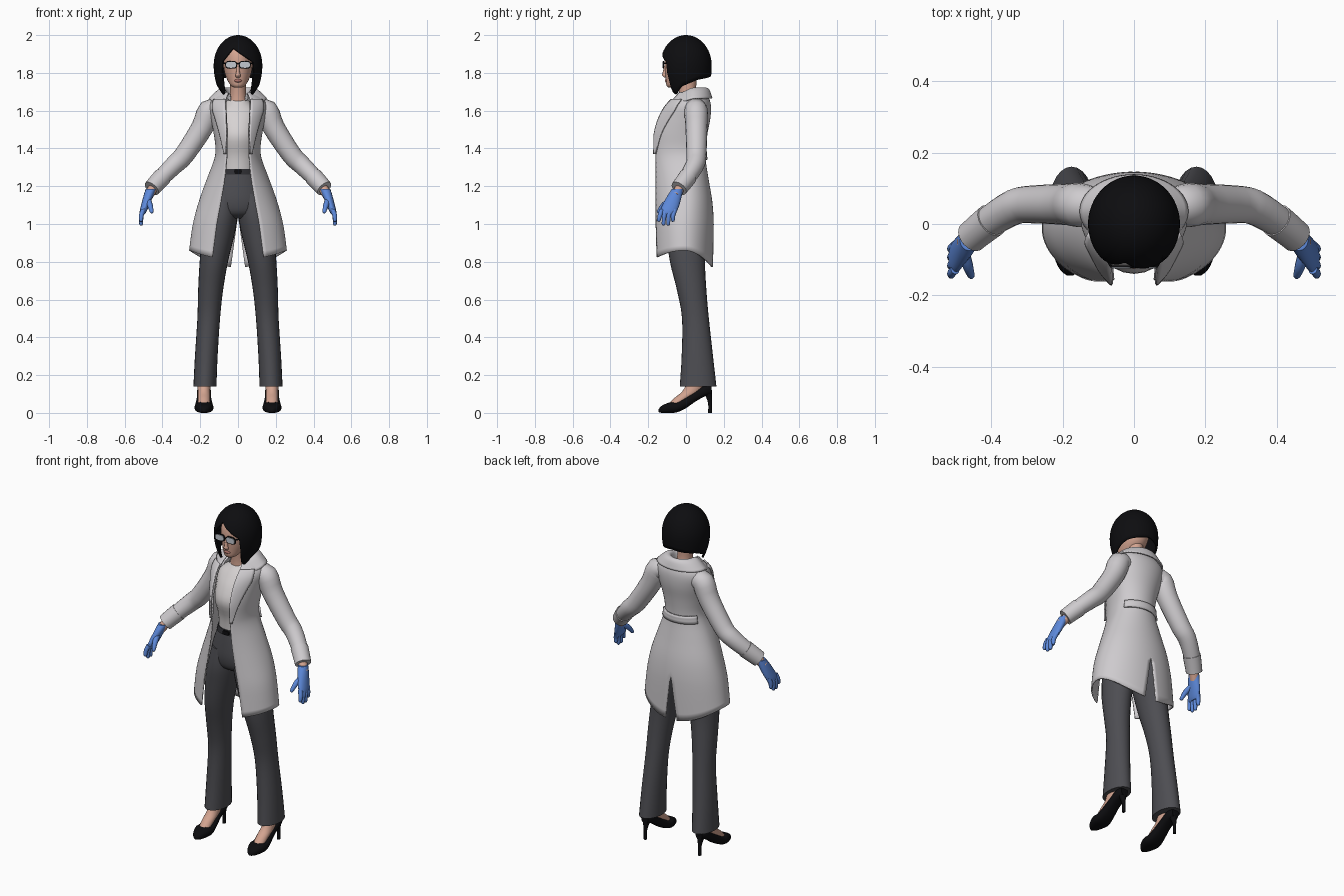
import bpy, bmesh
from math import sin, cos, asin, pi, radians, sqrt
from mathutils import Vector

cube = bpy.data.objects.get("Cube")
if cube:
    bpy.data.objects.remove(cube)


def material(name, r, g, b):
    m = bpy.data.materials.new(name)
    m.use_nodes = True
    m.diffuse_color = (r, g, b, 1)
    bsdf = next(n for n in m.node_tree.nodes if n.type == 'BSDF_PRINCIPLED')
    bsdf.inputs["Base Color"].default_value = (r, g, b, 1)
    return m


COAT = material("coat white", .62, .60, .62)
SHIRT = material("shirt white", .68, .65, .65)
GREY = material("trouser grey", .075, .075, .085)
BELT = material("belt dark grey", .03, .03, .035)
BLACK = material("black", .004, .004, .005)
SKIN = material("skin", .65, .37, .28)
LIPS = material("lips", .45, .18, .15)
BLUE = material("glove blue", .11, .25, .70)
LENS = material("lens grey", .55, .58, .63)


def spline(rows, k=4):
    """Smoothly resample a list of equal-length tuples."""
    out = []
    for i in range(len(rows) - 1):
        p = [rows[max(0, min(len(rows) - 1, i + d))] for d in (-1, 0, 1, 2)]
        for s in range(k):
            t = s / k
            out.append(tuple(b + .5 * t * (c - a + t * (2*a - 5*b + 4*c - d + t * (3*(b - c) + d - a)))
                             for a, b, c, d in zip(*p)))
    return out + [tuple(rows[-1])]


def build(name, rows, mat, closed=True, caps=True, mirror=False, thick=0):
    """Skin a grid of points; optionally mirror in x and thicken."""
    bm = bmesh.new()
    vs = [[bm.verts.new(p) for p in r] for r in rows]
    n = len(vs[0])
    for a, b in zip(vs, vs[1:]):
        for i in range(n if closed else n - 1):
            j = (i + 1) % n
            bm.faces.new((a[i], a[j], b[j], b[i]))
    if closed and caps:
        bm.faces.new(vs[0])
        bm.faces.new(vs[-1])
    bmesh.ops.remove_doubles(bm, verts=bm.verts, dist=1e-5)
    bmesh.ops.recalc_face_normals(bm, faces=bm.faces)
    me = bpy.data.meshes.new(name)
    bm.to_mesh(me)
    bm.free()
    me.materials.append(mat)
    me.polygons.foreach_set("use_smooth", [True] * len(me.polygons))
    me.set_sharp_from_angle(angle=radians(45))
    ob = bpy.data.objects.new(name, me)
    bpy.context.collection.objects.link(ob)
    if mirror:
        ob.modifiers.new("Mirror", 'MIRROR').merge_threshold = .0005
    if thick:
        solid = ob.modifiers.new("Solidify", 'SOLIDIFY')
        solid.thickness, solid.offset = thick, 0
    return ob


def oval(c, u, v, n=24, power=1):
    c, u, v = Vector(c), Vector(u), Vector(v)
    f = lambda a: abs(a) ** power * (1 if a > 0 else -1)
    return [c + u * f(cos(2*pi*i/n)) + v * f(sin(2*pi*i/n)) for i in range(n)]


def stack(name, rows, mat, mirror=False, n=24):
    """Loft of level ovals: (z, x, y, half width, half depth)."""
    build(name, [oval((x, y, z), (a, 0, 0), (0, b, 0), n) for z, x, y, a, b in spline(rows)], mat, mirror=mirror)


def tube(name, path, mat, mirror=True, tip=False, n=14, k=3):
    """Round tube along (x, y, z, radius) points."""
    pts = spline(path, k)
    if tip:
        a, b = Vector(pts[-2][:3]), Vector(pts[-1][:3])
        r = pts[-1][3]
        d = (b - a).normalized()
        pts += [(*(b + d * r * s), r * w) for s, w in ((.5, .8), (.8, .45))]
    rows = []
    for i, p in enumerate(pts):
        d = Vector(pts[min(i + 1, len(pts) - 1)][:3]) - Vector(pts[max(i - 1, 0)][:3])
        u = d.cross(Vector((0, 1, 0))).normalized()
        v = d.cross(u).normalized()
        rows.append(oval(p[:3], u * p[3], v * p[3], n))
    build(name, rows, mat, mirror=mirror)


# Coat surface rows: z, half width, front edge y, back y, middle y, half opening
COAT_ROWS = spline([
    (.86, .255, -.152, .14, -.01, .135), (1.0, .235, -.157, .143, -.01, .112),
    (1.12, .203, -.158, .135, 0, .09), (1.24, .16, -.158, .115, 0, .07),
    (1.34, .123, -.158, .1, 0, .06), (1.40, .115, -.158, .1, 0, .058),
    (1.48, .125, -.155, .11, .01, .058), (1.56, .14, -.132, .125, .03, .06),
    (1.62, .15, -.10, .128, .04, .063), (1.66, .135, -.065, .12, .045, .062),
    (1.695, .085, -.035, .1, .04, .05)])


def coat_point(row, t, off=0):
    z, rx, yf, yb, cy, opening = row
    c = cos(t)
    front = (cy - yf) / sqrt(1 - (opening / rx) ** 2)
    drop = max(0, (1.0 - z) / .14) * (.05 if c > 0 else .09) * c * c
    return ((rx + off) * sin(t), cy - c * ((front if c > 0 else yb - cy) + off), z - drop)


def coat_row(row, n=28):
    slit = max(0, (1.03 - row[0]) / .17 * .038)
    a, b = asin(row[5] / row[1]), pi - asin(slit / row[1])
    return [coat_point(row, a + (b - a) * i / n) for i in range(n + 1)]


build("coat_body", [coat_row(r) for r in COAT_ROWS], COAT, closed=False, mirror=True, thick=.008)

# Lapels and back half belt lie on the coat surface
lapel = []
for r in COAT_ROWS:
    if 1.36 < r[0] < 1.665:
        a = asin(r[5] / r[1])
        w = .08 + .5 * min(1, (r[0] - 1.36) / .24)
        lapel.append([coat_point(r, a - .02 + w * i / 6, .012) for i in range(7)])
build("lapels", lapel, COAT, closed=False, mirror=True, thick=.008)
belt_rows = [r for r in COAT_ROWS if 1.33 < r[0] < 1.39]
build("back_half_belt", [[coat_point(r, pi * (.66 + .34 * i / 10), .009) for i in range(11)] for r in belt_rows],
      COAT, closed=False, mirror=True, thick=.009)

# Folded collar: z, half width, half depth, middle y
collar = []
for z, rx, ry, cy in spline([(1.68, .062, .06, .03), (1.715, .072, .068, .03),
                             (1.71, .1, .085, .035), (1.665, .15, .1, .036)]):
    arc = [radians(38 + 142 * i / 20) for i in range(21)]
    collar.append([(rx * sin(t), cy - ry * cos(t), z - .035 * max(0, cos(t))) for t in arc])
build("collar", collar, COAT, closed=False, mirror=True, thick=.008)

# Sleeves, cuffs and wrists
tube("sleeves", [(.10, .05, 1.60, .05), (.15, .053, 1.60, .062), (.19, .055, 1.51, .058), (.285, .055, 1.365, .053),
                 (.335, .048, 1.315, .05), (.40, .01, 1.25, .045), (.455, -.035, 1.19, .04)], COAT, n=20)
tube("cuffs", [(.40, .01, 1.25, .049), (.43, -.014, 1.218, .047), (.457, -.037, 1.188, .045)], COAT, n=20)
tube("wrists", [(.43, -.015, 1.22, .026), (.475, -.055, 1.15, .026)], SKIN)

# Gloves
stack("glove_palms", [(1.185, .462, -.045, .027, .03), (1.15, .474, -.06, .026, .038), (1.10, .491, -.08, .022, .045),
                      (1.065, .503, -.094, .018, .044), (1.05, .507, -.097, .012, .036)], BLUE, True, 16)
for i, tip_z in enumerate((1.02, 1.0, 1.0, 1.02)):
    y = -.128 + i * .023
    tube("glove_finger_%d" % (i + 1), [(.502, y, 1.075, .013), (.512, y - .01, 1.045, .0125),
                                       (.513, y - .016 + i * .002, tip_z, .010)], BLUE, tip=True, n=10)
tube("glove_thumbs", [(.478, -.075, 1.13, .016), (.466, -.118, 1.10, .015), (.457, -.145, 1.065, .010)],
     BLUE, tip=True, n=10)

# Shirt, belt and trousers
stack("shirt", [(1.27, 0, -.012, .098, .092), (1.36, 0, -.018, .098, .095), (1.46, 0, -.022, .112, .118),
                (1.54, 0, 0, .118, .115), (1.60, 0, .015, .115, .092), (1.64, 0, .02, .07, .066),
                (1.655, 0, .02, .056, .054)], SHIRT)
stack("belt", [(1.262, 0, -.012, .112, .102), (1.292, 0, -.012, .104, .098)], BELT)
build("belt_buckle", [oval((0, y, 1.277), (.02, 0, 0), (0, 0, .012), 16, .4) for y in (-.118, -.105)], BLACK)
stack("trouser_hips", [(1.285, 0, -.012, .10, .094), (1.2, 0, -.008, .135, .105), (1.12, 0, 0, .158, .115),
                       (1.06, 0, 0, .14, .1), (1.03, 0, 0, .07, .06)], GREY)
stack("trouser_legs", [(1.16, .07, 0, .07, .105), (1.05, .085, 0, .083, .113), (.95, .103, .003, .086, .108),
                       (.8, .128, .008, .075, .093), (.65, .145, .03, .066, .078), (.5, .155, .05, .06, .071),
                       (.3, .168, .06, .06, .083), (.14, .175, .064, .061, .097)], GREY, True)

# Feet and heeled shoes: y, bottom z, top z, half width
stack("ankles", [(.045, .18, -.06, .032, .035), (.08, .18, -.015, .033, .045), (.12, .18, .035, .034, .05),
                 (.2, .18, .065, .036, .042)], SKIN, True, 16)
shoe = spline([(-.145, .004, .02, .008), (-.125, 0, .04, .03), (-.08, 0, .057, .048), (-.045, .004, .058, .049),
               (0, .025, .085, .042), (.05, .06, .118, .036), (.1, .088, .145, .036), (.135, .1, .15, .022)])
build("shoes", [oval((.18, y, (a + b) / 2), (w, 0, 0), (0, 0, (b - a) / 2), 20, .75) for y, a, b, w in shoe],
      BLACK, mirror=True)
stack("stiletto_heels", [(0, .18, .127, .009, .01), (.05, .18, .127, .009, .01), (.09, .18, .12, .017, .017),
                         (.12, .18, .11, .03, .027)], BLACK, True, 12)

# Neck, head and face
stack("neck", [(1.60, 0, .02, .07, .06), (1.65, 0, .015, .05, .052), (1.70, 0, .008, .042, .046),
               (1.78, 0, .005, .043, .052)], SKIN)
stack("head", [(1.722, 0, -.072, .02, .02), (1.735, 0, -.058, .04, .046), (1.77, 0, -.03, .06, .078),
               (1.81, 0, -.015, .073, .096), (1.86, 0, -.01, .078, .104), (1.91, 0, -.005, .074, .098),
               (1.95, 0, 0, .05, .07)], SKIN, n=32)
stack("nose", [(1.84, 0, -.106, .007, .008), (1.80, 0, -.112, .010, .012), (1.787, 0, -.112, .014, .014),
               (1.776, 0, -.107, .011, .009)], SKIN, n=12)
stack("lips", [(1.749, 0, -.1, .01, .006), (1.756, 0, -.102, .02, .010), (1.763, 0, -.102, .018, .010),
               (1.768, 0, -.1, .008, .006)], LIPS, n=14)

# Glasses
for part, mat, front, w, h in (("glasses_frames", BLACK, -.122, .032, .021), ("glasses_lenses", LENS, -.125, .027, .016)):
    build(part, [oval((.036, y, 1.843), (w, 0, 0), (0, 0, h), 20, .65) for y in (front, front + .006)],
          mat, mirror=True)
tube("glasses_temples", [(.064, -.119, 1.852, .004), (.08, -.08, 1.852, .004), (.084, 0, 1.85, .004)], BLACK, n=8)
build("glasses_bridge", [oval((x, -.121, 1.848), (0, .003, 0), (0, 0, .004), 8) for x in (-.01, .01)], BLACK)

# Bob hair: lower edge height by angle from the front, parted and swept to the left
EDGE = [(-180, 1.785), (-120, 1.765), (-80, 1.73), (-58, 1.685), (-46, 1.70), (-40, 1.86), (-14, 1.93),
        (40, 1.855), (46, 1.70), (58, 1.685), (80, 1.73), (120, 1.765), (180, 1.785)]


def edge_height(t):
    for (a, za), (b, zb) in zip(EDGE, EDGE[1:]):
        if a <= t <= b:
            return za + (zb - za) * (t - a) / (b - a)


hair = []
for i in range(17):
    row = []
    for j in range(120):
        t = -180 + 3 * j
        z = 1.995 - (1.995 - edge_height(t)) * (1 - cos(i / 16 * pi / 2))
        h = (z - 1.84) / .155
        back = max(0, -cos(radians(t)))
        s = sqrt(max(0, 1 - h * h)) if h > 0 else 1 - (.3 - .12 * back) * h * h
        row.append((.124 * s * sin(radians(t)), -.131 * s * cos(radians(t)), z))
    hair.append(row)
build("bob_hair", hair, BLACK, caps=False, thick=.01)
